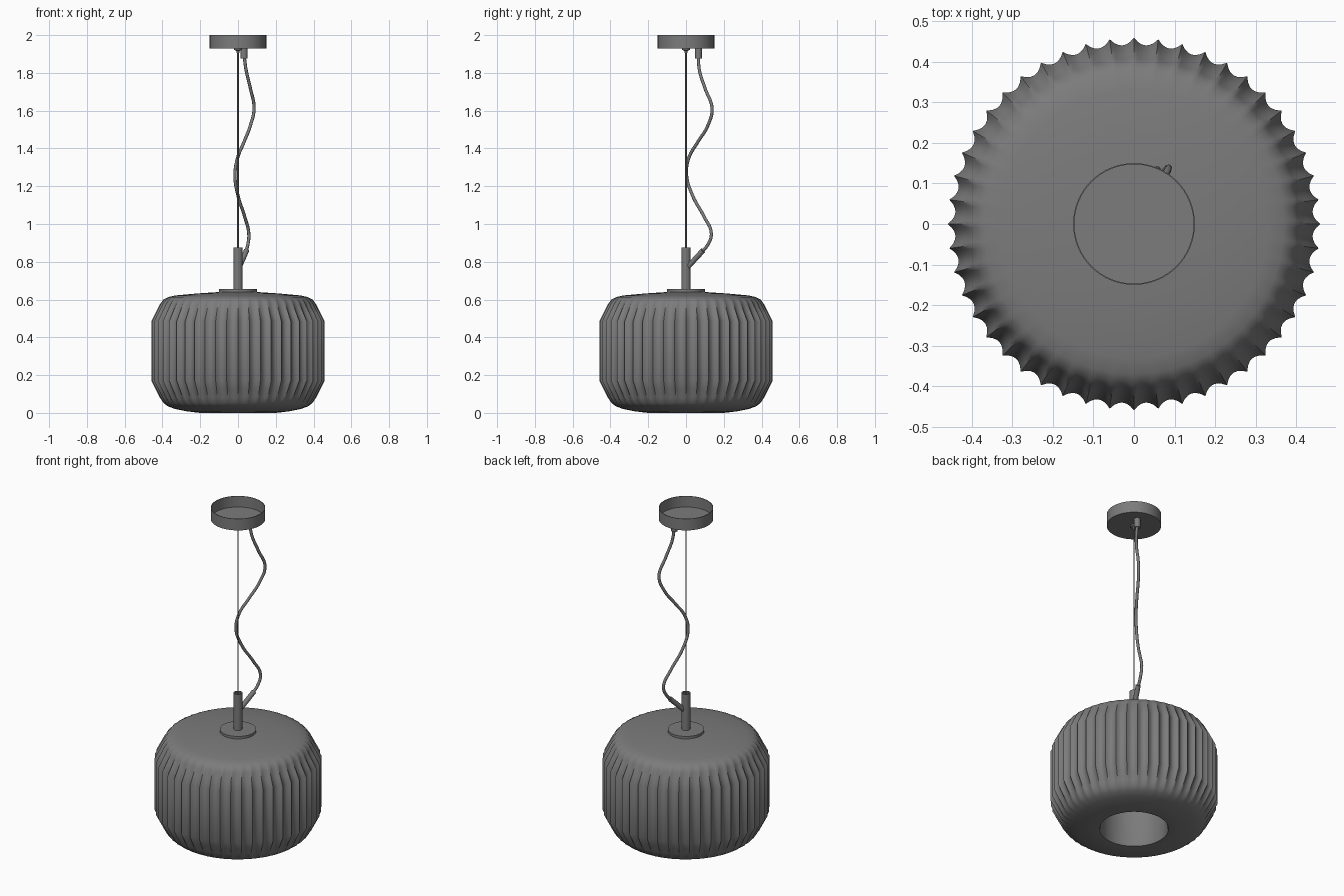
import bpy, bmesh, math
from mathutils import Vector

cube = bpy.data.objects.get("Cube")
if cube:
    bpy.data.objects.remove(cube, do_unlink=True)

grey = bpy.data.materials.new("dark grey")
grey.use_nodes = True
COLOUR = (0.2, 0.2, 0.2, 1)
grey.diffuse_color = COLOUR
grey.node_tree.nodes["Principled BSDF"].inputs["Base Color"].default_value = COLOUR


def finish(obj, angle=40):
    obj.data.materials.append(grey)
    bpy.ops.object.select_all(action='DESELECT')
    obj.select_set(True)
    bpy.context.view_layer.objects.active = obj
    bpy.ops.object.shade_smooth_by_angle(angle=math.radians(angle))
    return obj


def lathe(name, profile, steps=64, ripple=None, loc=(0, 0, 0), angle=40):
    """Spin (radius, z, rib depth) points about z; zero radius makes a pole."""
    bm = bmesh.new()
    rings = []
    for r, z, *depth in profile:
        if r == 0:
            rings.append([bm.verts.new((0, 0, z))] * steps)
            continue
        ring = []
        for i in range(steps):
            a = 2 * math.pi * i / steps
            rr = r - (depth[0] * ripple(i) if depth and ripple else 0)
            ring.append(bm.verts.new((rr * math.cos(a), rr * math.sin(a), z)))
        rings.append(ring)
    for lo, hi in zip(rings, rings[1:]):
        for i in range(steps):
            j = (i + 1) % steps
            corners = list(dict.fromkeys((lo[i], lo[j], hi[j], hi[i])))
            bm.faces.new(corners)
    bmesh.ops.recalc_face_normals(bm, faces=bm.faces)
    mesh = bpy.data.meshes.new(name)
    bm.to_mesh(mesh)
    bm.free()
    obj = bpy.data.objects.new(name, mesh)
    obj.location = loc
    bpy.context.collection.objects.link(obj)
    return finish(obj, angle)


def rod(name, start, end, radius, sides=24):
    start, end = Vector(start), Vector(end)
    axis = end - start
    bpy.ops.mesh.primitive_cylinder_add(vertices=sides, radius=radius, depth=axis.length,
                                        location=(start + end) / 2)
    obj = bpy.context.object
    obj.rotation_euler = axis.to_track_quat('Z', 'Y').to_euler()
    obj.name = name
    return finish(obj)


# Ribbed shade with narrow crests, rounded grooves and an open well below
RIBS, PER_RIB = 48, 6


def groove(i):
    return math.sin(math.pi * (i % PER_RIB) / PER_RIB) ** 0.8


shade_profile = [
    (0, 0.58), (0.185, 0.58), (0.185, 0.012), (0.19, 0.002), (0.2, 0),
    (0.27, 0.008), (0.33, 0.02), (0.37, 0.034, 0.001), (0.395, 0.053, 0.004),
    (0.413, 0.08, 0.009), (0.436, 0.125, 0.015), (0.459, 0.17, 0.018),
    (0.459, 0.485, 0.018), (0.436, 0.53, 0.015), (0.413, 0.575, 0.009),
    (0.395, 0.6, 0.004), (0.37, 0.613, 0.001), (0.33, 0.622),
    (0.22, 0.632), (0.1, 0.64), (0, 0.64)]
lathe("ribbed_shade", shade_profile, RIBS * PER_RIB, groove, angle=45)

# Cap disc and hollow-topped stem
lathe("shade_cap", [(0, 0.63), (0.1, 0.63), (0.1, 0.655), (0, 0.655)])
lathe("stem", [(0, 0.65), (0.024, 0.65), (0.024, 0.875), (0.018, 0.875),
               (0.018, 0.865), (0, 0.865)], 32)
rod("cord_branch", (0.008, 0.012, 0.775), (0.045, 0.09, 0.86), 0.014)

# Ceiling canopy, open at the top
lathe("ceiling_canopy", [(0, 1.93), (0.15, 1.93), (0.15, 2.0), (0.147, 2.0),
                         (0.147, 1.934), (0, 1.934)])
lathe("wire_ferrule", [(0, 1.905), (0.007, 1.905), (0.009, 1.917), (0.02, 1.922),
                       (0.02, 1.931), (0, 1.931)], 24)
rod("cord_gland", (0.032, 0.066, 1.875), (0.032, 0.066, 1.931), 0.018)

# Suspension wire
rod("suspension_wire", (0, 0, 0.86), (0, 0, 1.932), 0.004, 12)

# Slack power cord
path = [(0.032, 0.066, 1.9), (0.042, 0.07, 1.82), (0.065, 0.1, 1.72),
        (0.085, 0.138, 1.61), (0.065, 0.115, 1.52), (0.03, 0.06, 1.43),
        (-0.002, 0.015, 1.35), (-0.016, 0.003, 1.26), (0, 0.035, 1.15),
        (0.035, 0.095, 1.04), (0.057, 0.134, 0.95), (0.052, 0.115, 0.89),
        (0.04, 0.08, 0.85)]
curve = bpy.data.curves.new("power_cord", 'CURVE')
curve.dimensions = '3D'
curve.bevel_depth = 0.0085
curve.bevel_resolution = 3
curve.resolution_u = 8
curve.use_fill_caps = True
spline = curve.splines.new('BEZIER')
spline.bezier_points.add(len(path) - 1)
for point, co in zip(spline.bezier_points, path):
    point.co = co
    point.handle_left_type = point.handle_right_type = 'AUTO'
curve.materials.append(grey)
bpy.context.collection.objects.link(bpy.data.objects.new("power_cord", curve))
